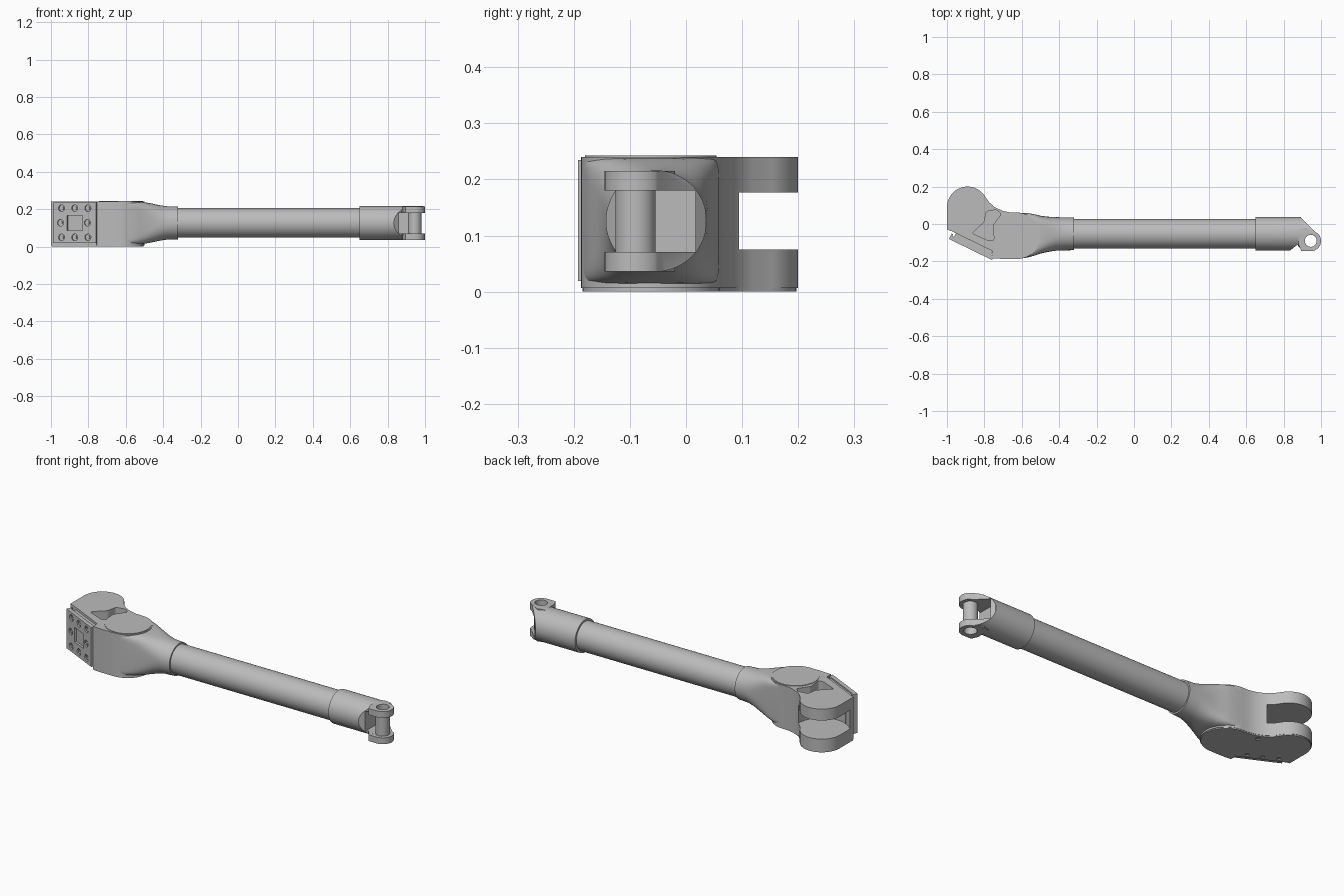
import bpy, bmesh
from math import sin, cos, pi, radians, copysign
from mathutils import Matrix, Vector

if "Cube" in bpy.data.objects:
    bpy.data.objects.remove(bpy.data.objects["Cube"])

grey = bpy.data.materials.new("metal grey")
grey.use_nodes = True
grey.diffuse_color = (0.5, 0.5, 0.5, 1)
grey.node_tree.nodes["Principled BSDF"].inputs["Base Color"].default_value = (0.5, 0.5, 0.5, 1)

AXIS_Y, AXIS_Z = -0.053, 0.126
LOBE, DRUM, PIN = (-0.89, 0.09), (-0.625, -0.063), (0.945, -0.09)
TOP = 0.242


def finish(name, bm):
    bmesh.ops.recalc_face_normals(bm, faces=bm.faces)
    mesh = bpy.data.meshes.new(name)
    bm.to_mesh(mesh)
    bm.free()
    mesh.materials.append(grey)
    obj = bpy.data.objects.new(name, mesh)
    bpy.context.collection.objects.link(obj)
    return obj


def loft(name, rings):
    bm = bmesh.new()
    rows = [[bm.verts.new(p) for p in ring] for ring in rings]
    n = len(rows[0])
    for a, b in zip(rows, rows[1:]):
        for i in range(n):
            j = (i + 1) % n
            bm.faces.new((a[i], a[j], b[j], b[i]))
    bm.faces.new(rows[0])
    bm.faces.new(rows[-1])
    return finish(name, bm)


def prism(name, outline, z0, z1):
    return loft(name, [[(x, y, z) for x, y in outline] for z in (z0, z1)])


def arc(centre, r, a0, a1, n=24):
    angles = [radians(a0 + (a1 - a0) * i / n) for i in range(n + 1)]
    return [(centre[0] + r * cos(a), centre[1] + r * sin(a)) for a in angles]


def post(name, centre, r, z0, z1, n=64):
    return prism(name, arc(centre, r, 0, 360 - 360 / n, n - 1), z0, z1)


def box(name, lo, hi):
    return prism(name, [(lo[0], lo[1]), (hi[0], lo[1]), (hi[0], hi[1]), (lo[0], hi[1])], lo[2], hi[2])


def ring(x, cy, ry, rz, power, n=64):
    pts = []
    for i in range(n):
        c, s = cos(2 * pi * i / n), sin(2 * pi * i / n)
        pts.append((x, cy + ry * copysign(abs(c) ** (2 / power), c),
                    AXIS_Z + rz * copysign(abs(s) ** (2 / power), s)))
    return pts


def rod(name, x0, x1, r):
    return loft(name, [ring(x, AXIS_Y, r, r, 2) for x in (x0, x1)])


def combine(obj, other, operation="DIFFERENCE"):
    mod = obj.modifiers.new("cut", "BOOLEAN")
    mod.object, mod.operation, mod.solver = other, operation, "EXACT"
    bpy.context.view_layer.update()
    mesh = bpy.data.meshes.new_from_object(obj.evaluated_get(bpy.context.evaluated_depsgraph_get()))
    obj.modifiers.clear()
    obj.data = mesh
    bpy.data.objects.remove(other)


def rounded(points, r, n=5):
    """Round polygon corners with short quadratic curves."""
    out, vs = [], [Vector(p) for p in points]
    for i, p in enumerate(vs):
        a = p + (vs[i - 1] - p).normalized() * r
        b = p + (vs[(i + 1) % len(vs)] - p).normalized() * r
        for k in range(n + 1):
            t = k / n
            out.append(tuple(a * (1 - t) ** 2 + p * 2 * t * (1 - t) + b * t * t))
    return out


# Elbow outline: lobe, angled front, drum and the hollow between
outline = arc(LOBE, 0.11, 35, 180)
outline += [(-1.0, -0.03), (-0.98, -0.036), (-0.756, -0.145), (-0.755, -0.183), (-0.70, -0.187)]
outline += arc(DRUM, 0.124, -90, 90)
outline += [(-0.665, 0.062), (-0.70, 0.07), (-0.745, 0.09), (-0.775, 0.117)]

# Solid elbow core, with room left for a mating lobe
core = prism("elbow_core", outline, 0.07, 0.18)
combine(core, post("fork_cutter", LOBE, 0.14, 0, 0.3))

# Upper and lower fork plates
prism("lower_fork", outline, 0.006, 0.075)
upper = prism("upper_fork", outline, 0.177, TOP - 0.002)
pocket = [(-0.865, -0.05), (-0.80, 0.012), (-0.79, 0.067), (-0.735, 0.076),
          (-0.71, 0.054), (-0.755, -0.008), (-0.748, -0.085), (-0.775, -0.09)]
combine(upper, prism("pocket_cutter", rounded(pocket, 0.011), 0.185, 0.3))

# Bottom cover with small screw recesses
mid = (-0.78, -0.02)
cover = prism("bottom_cover", [(mid[0] + (x - mid[0]) * 0.985, mid[1] + (y - mid[1]) * 0.985)
                               for x, y in outline], 0, 0.008)
for spot in ((-0.93, -0.03), (-0.86, -0.07), (-0.79, -0.10), (-0.73, 0.05)):
    combine(cover, post("screw_cutter", spot, 0.011, -0.01, 0.005, 20))

# Drum cap
post("drum_cap", DRUM, 0.117, TOP - 0.015, TOP + 0.001)

# Neck blending from the elbow to the round collar
sections = [(-0.625, 0.124, 0.1135, 16), (-0.57, 0.119, 0.1135, 12), (-0.53, 0.110, 0.113, 7),
            (-0.50, 0.101, 0.111, 5), (-0.46, 0.094, 0.104, 3.4), (-0.42, 0.09, 0.095, 2.5),
            (-0.38, 0.088, 0.089, 2.1), (-0.32, 0.087, 0.087, 2)]
loft("neck_collar", [ring(x, AXIS_Y - 0.05 * max(0, -0.42 - x), ry, rz, p)
                     for x, ry, rz, p in sections])

# Long arm tube
rod("arm_tube", -0.34, 0.67, 0.079)

# Sleeve at the far end, cut obliquely and slotted
sleeve = rod("end_sleeve", 0.65, 1.05, 0.09)
side = [(0.6, -0.2), (0.6, 0.1), (0.892, 0.1), (0.892, 0.035), (0.985, -0.06)]
side += arc(PIN, 0.055, 30, -90) + [(0.89, -0.145), (0.875, -0.11), (0.83, -0.145), (0.81, -0.2)]
combine(sleeve, prism("end_shape", side, 0, 0.3), "INTERSECT")
combine(sleeve, box("slot_cutter", (0.86, -0.3, 0.071), (1.1, 0.017, 0.18)))

# Clevis ears, joined to the sleeve
ear = arc(PIN, 0.055, 45, -90) + [(0.895, -0.145), (0.88, -0.11), (0.88, -0.03), (0.92, -0.02)]
for z0, z1 in ((0.036, 0.0705), (0.1805, 0.215)):
    combine(sleeve, prism("ear", ear, z0, z1), "UNION")
combine(sleeve, post("pin_cutter", PIN, 0.032, 0, 0.3))

# Hollow pin between the ears
pin = post("hollow_pin", PIN, 0.036, 0.068, 0.183)
combine(pin, post("bore_cutter", PIN, 0.032, 0, 0.3))

# Mounting plate on the angled face: local x along it, local -y outward
place = Matrix.Translation((-0.873, -0.137, 0.127)) @ Matrix.Rotation(radians(-26), 4, "Z")
plate = box("mounting_plate", (-0.129, 0, -0.108), (0.127, 0.022, 0.108))
combine(plate, box("window_cutter", (-0.047, -0.1, -0.04), (0.047, 0.012, 0.04)))
screws = [(x, z) for x in (-0.078, 0, 0.078) for z in (-0.078, 0.078)] + [(-0.085, 0), (0.075, 0)]
turn = Matrix.Rotation(radians(90), 4, "X")
parts = [plate]
for x, z in screws:
    hole = post("hole_cutter", (x, z), 0.018, -0.008, 0.02, 24)
    hole.data.transform(turn)
    combine(plate, hole)
    head = post("plate_screw", (x, z), 0.011, -0.02, -0.003, 6)
    head.data.transform(turn)
    parts.append(head)
parts.append(box("plate_backing", (-0.11, 0.02, -0.1), (0.11, 0.06, 0.1)))
parts.append(box("plate_left_lip", (-0.129, 0.02, -0.108), (-0.121, 0.032, 0.108)))
parts.append(box("plate_right_lip", (0.119, 0.02, -0.108), (0.127, 0.05, 0.108)))
for part in parts:
    part.data.transform(place)

# Smooth shading with sharp edges kept
bpy.ops.object.select_all(action="DESELECT")
for obj in bpy.context.collection.objects:
    if obj.type == "MESH" and grey.name in obj.data.materials:
        obj.select_set(True)
        bpy.context.view_layer.objects.active = obj
bpy.ops.object.shade_smooth_by_angle(angle=radians(30))
